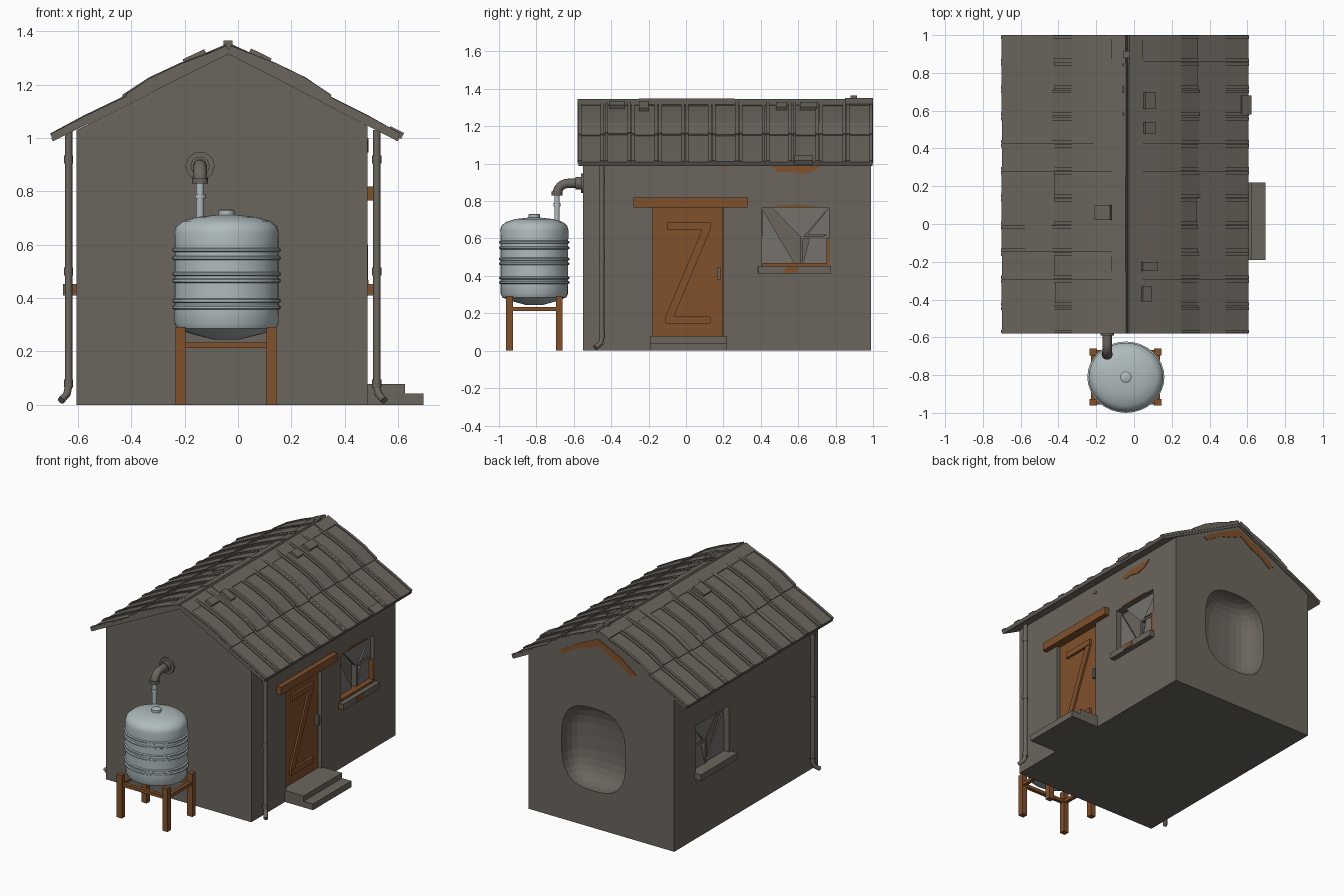
import bpy, bmesh, math, random
from mathutils import Vector

if "Cube" in bpy.data.objects:
    bpy.data.objects.remove(bpy.data.objects["Cube"])
random.seed(4)

def mat(name, c):
    m = bpy.data.materials.new(name)
    m.diffuse_color = (*c, 1)
    m.use_nodes = True
    m.node_tree.nodes["Principled BSDF"].inputs["Base Color"].default_value = m.diffuse_color
    return m

STONE = mat("grey_stone", (0.147, 0.13, 0.11))
WOOD = mat("brown_wood", (0.22, 0.08, 0.024))
TANK = mat("pale_blue_grey", (0.43, 0.50, 0.51))
PANE = mat("dull_glass", (0.18, 0.17, 0.155))

def finish(name, bm, m, smooth=None):
    bmesh.ops.recalc_face_normals(bm, faces=bm.faces)
    me = bpy.data.meshes.new(name)
    bm.to_mesh(me)
    bm.free()
    ob = bpy.data.objects.new(name, me)
    bpy.context.collection.objects.link(ob)
    me.materials.append(m)
    if smooth:
        bpy.ops.object.select_all(action='DESELECT')
        ob.select_set(True)
        bpy.context.view_layer.objects.active = ob
        bpy.ops.object.shade_smooth_by_angle(angle=math.radians(smooth))
    return ob

def add_prism(bm, a, b):
    """Closed solid between two matching point loops."""
    va, vb = [bm.verts.new(p) for p in a], [bm.verts.new(p) for p in b]
    n = len(va)
    bm.faces.new(va)
    bm.faces.new(vb[::-1])
    for i in range(n):
        bm.faces.new((va[i], vb[i], vb[(i + 1) % n], va[(i + 1) % n]))

def prism(name, pts, axis, d0, d1, m):
    put = (lambda u, v, d: (d, u, v)) if axis == 'x' else (lambda u, v, d: (u, d, v))
    bm = bmesh.new()
    add_prism(bm, [put(u, v, d0) for u, v in pts], [put(u, v, d1) for u, v in pts])
    return finish(name, bm, m)

def box(name, x0, x1, y0, y1, z0, z1, m):
    return prism(name, [(x0, z0), (x1, z0), (x1, z1), (x0, z1)], 'y', y0, y1, m)

def lathe(name, prof, at, m, sx=1, sy=1, seg=32):
    """Revolve (radius, z) points about a vertical axis."""
    bm = bmesh.new()
    rings = [[bm.verts.new((at[0] + sx * r * math.cos(2 * math.pi * i / seg),
                            at[1] + sy * r * math.sin(2 * math.pi * i / seg), z))
              for i in range(seg)] for r, z in prof]
    for a, b in zip(rings, rings[1:]):
        for i in range(seg):
            bm.faces.new((a[i], a[(i + 1) % seg], b[(i + 1) % seg], b[i]))
    bm.faces.new(rings[0])
    bm.faces.new(rings[-1])
    return finish(name, bm, m, 35)

def pipe(name, pts, r, m):
    cu = bpy.data.curves.new(name, 'CURVE')
    cu.dimensions = '3D'
    cu.bevel_depth, cu.bevel_resolution, cu.use_fill_caps = r, 3, True
    sp = cu.splines.new('POLY')
    sp.points.add(len(pts) - 1)
    for p, q in zip(sp.points, pts):
        p.co = (*q, 1)
    ob = bpy.data.objects.new(name, cu)
    bpy.context.collection.objects.link(ob)
    cu.materials.append(m)
    bpy.ops.object.select_all(action='DESELECT')
    ob.select_set(True)
    bpy.context.view_layer.objects.active = ob
    bpy.ops.object.convert(target='MESH')
    bpy.ops.object.shade_smooth_by_angle(angle=math.radians(40))

# House body with gable ends
house = prism("house_walls", [(-0.605, 0), (0.485, 0), (0.485, 1.045), (-0.035, 1.315), (-0.605, 1.03)],
              'y', -0.55, 0.99, STONE)

def cut(cutter):
    cutter.hide_render = True
    md = house.modifiers.new("cut", 'BOOLEAN')
    md.operation, md.solver, md.object = 'DIFFERENCE', 'EXACT', cutter
    bpy.context.view_layer.objects.active = house
    bpy.ops.object.modifier_apply(modifier=md.name)
    bpy.data.objects.remove(cutter)

# Recesses for the door and the two windows, rounded hollow in the back wall
cut(box("door_cutter", 0.445, 0.6, -0.18, 0.20, 0.06, 0.77, STONE))
cut(box("right_window_cutter", 0.425, 0.6, 0.405, 0.765, 0.45, 0.765, STONE))
cut(box("left_window_cutter", -0.7, -0.545, 0.405, 0.765, 0.45, 0.765, STONE))
bm = bmesh.new()
bmesh.ops.create_uvsphere(bm, u_segments=28, v_segments=16, radius=1)
for v in bm.verts:
    q = [math.copysign(abs(c) ** 0.7, c) if abs(c) > 1e-5 else 0 for c in v.co]
    v.co = (q[0] * 0.24, 0.992 + q[1] * 0.16, 0.53 + q[2] * 0.28)
cut(finish("hollow_cutter", bm, STONE))

# Roof: points given by side, fraction down the slope, y and height off the slope
RIDGE = Vector((-0.035, 1.33))
EAVE = {-1: Vector((-0.70, 1.0)), 1: Vector((0.605, 1.0))}
Y0, Y1 = -0.58, 1.0

def on_roof(s, t, y, h):
    d = EAVE[s] - RIDGE
    n = Vector((-d.y, d.x)).normalized() * s
    p = RIDGE + d * t + n * h
    return (p.x, y, p.y)

def slab(bm, s, prof, y0, y1, base=0.0):
    """Tile whose top follows (t, height) points."""
    ring = prof + [(prof[-1][0], base), (prof[0][0], base)]
    add_prism(bm, [on_roof(s, t, y0, h) for t, h in ring], [on_roof(s, t, y1, h) for t, h in ring])

for s, side in ((-1, "left"), (1, "right")):
    bm = bmesh.new()
    slab(bm, s, [(0, 0), (1, 0)], Y0 + 0.004, Y1 - 0.004, -0.014)
    finish(side + "_roof_deck", bm, STONE)
    n = 11
    w = (Y1 - Y0) / n
    low, up, ribs = bmesh.new(), bmesh.new(), bmesh.new()
    for i in range(n):
        a, b = Y0 + i * w, Y0 + (i + 1) * w
        j, k = random.uniform(0, 0.006), random.uniform(-0.012, 0.012)
        bl = [(0.5, 0.006 + j), (0.8, 0.009 + j), (0.995, 0.007 + j / 2)]
        bu = [(0.02, 0.008 + j), (0.25, 0.025 + j), (0.42, 0.028 + j), (0.575 + k, 0.014 + j)]
        slab(low, s, bl, a, b)
        slab(up, s, bu, a, b)
        # raised side laps at each tile edge
        for c in (a + 0.002, b - 0.02):
            slab(ribs, s, [(t, h + 0.007) for t, h in bl], c, c + 0.018)
            slab(ribs, s, [(t, h + 0.007) for t, h in bu], c, c + 0.018)
    finish(side + "_lower_tiles", low, STONE)
    finish(side + "_upper_tiles", up, STONE)
    finish(side + "_tile_laps", ribs, STONE)
    # Ridge cap pieces
    cap = bmesh.new()
    for a, b, h in ((Y0, -0.22, 0.018), (-0.25, 0.26, 0.021), (0.24, 0.87, 0.018), (0.85, Y1, 0.024)):
        slab(cap, s, [(0, h), (0.11, h + 0.004)], a, b)
    finish(side + "_ridge_cap", cap, STONE)

# Loose patch plates on the roof
patch = bmesh.new()
for s, t0, t1, y, l in ((1, .12, .2, .61, .09), (1, .12, .2, .48, .06), (1, .1, .17, -.41, .08),
                        (1, .1, .22, -.25, .05), (-1, .11, .23, .02, .08), (1, .93, 1.01, .58, .1)):
    slab(patch, s, [(t0, 0.043 if t0 < .5 else 0.024), (t1, 0.045 if t0 < .5 else 0.024)], y, y + l)
finish("loose_tiles", patch, STONE)
box("ridge_stud", -0.055, -0.02, 0.88, 0.915, 1.33, 1.365, STONE)

# Door, brace, lintel, handle and steps
box("door", 0.44, 0.462, -0.178, 0.198, 0.06, 0.765, WOOD)
prism("door_brace_top", [(-0.10, 0.645), (0.13, 0.645), (0.13, 0.685), (-0.10, 0.685)], 'x', 0.46, 0.478, WOOD)
prism("door_brace_bottom", [(-0.11, 0.145), (0.13, 0.145), (0.13, 0.182), (-0.11, 0.182)], 'x', 0.46, 0.478, WOOD)
prism("door_brace_diagonal", [(-0.11, 0.182), (-0.065, 0.182), (0.13, 0.645), (0.085, 0.645)], 'x', 0.46, 0.474, WOOD)
box("door_handle", 0.46, 0.485, 0.165, 0.185, 0.38, 0.445, STONE)
box("door_lintel", 0.46, 0.518, -0.28, 0.33, 0.765, 0.818, WOOD)
box("upper_step", 0.44, 0.625, -0.19, 0.22, 0, 0.078, STONE)
box("lower_step", 0.44, 0.695, -0.19, 0.22, 0, 0.042, STONE)

# Windows: sill, broken panes, glazing bars
shards = ([(0.405, 0.45), (0.59, 0.45), (0.41, 0.755)], [(0.46, 0.765), (0.765, 0.765), (0.62, 0.60)],
          [(0.62, 0.45), (0.765, 0.45), (0.765, 0.62), (0.66, 0.60)], [(0.765, 0.62), (0.765, 0.765), (0.65, 0.62)])
for s, side, wall, out in ((1, "right", 0.485, 0.035), (-1, "left", -0.605, 0.05)):
    def span(a, b):
        return sorted((wall + s * a, wall + s * b))
    box(side + "_sill", *span(-0.05, out), 0.385, 0.775, 0.41, 0.452, STONE)
    box(side + "_sill_worn_end", *span(0.003, out - 0.01), 0.382, 0.386, 0.415, 0.447, WOOD)
    for i, p in enumerate(shards):
        prism(f"{side}_pane_{i}", p, 'x', *span(-0.045, -0.036 + 0.003 * i), PANE)
    box(side + "_glazing_bar", *span(-0.06, -0.025), 0.61, 0.625, 0.45, 0.61, STONE)
    box(side + "_cross_bar", *span(-0.06, -0.026), 0.61, 0.765, 0.598, 0.612, STONE)
box("window_frame_bottom", 0.43, 0.49, 0.41, 0.765, 0.45, 0.468, WOOD)
box("window_frame_side", 0.43, 0.487, 0.75, 0.766, 0.468, 0.60, WOOD)

# Rusty worn patches on the walls
def worn(name, pts, axis, d):
    prism(name, pts, axis, d - 0.003, d + 0.004, WOOD)
worn("patch_under_eave", [(0.46, 0.985), (0.49, 0.955), (0.55, 0.96), (0.62, 0.945), (0.68, 0.96), (0.72, 0.985),
                          (0.73, 1.0), (0.55, 1.0)], 'x', 0.485)
worn("small_eave_patch", [(0.18, 0.985), (0.21, 0.98), (0.21, 1.0), (0.175, 1.0)], 'x', 0.485)
worn("window_top_patch", [(0.47, 0.768), (0.70, 0.768), (0.66, 0.778), (0.50, 0.778)], 'x', 0.485)
worn("sill_patch", [(0.52, 0.415), (0.60, 0.42), (0.60, 0.448), (0.54, 0.45)], 'x', 0.519)
worn("back_gable_patch", [(0.26, 1.13), (0.22, 1.12), (0.12, 1.185), (0.03, 1.21), (-0.05, 1.245), (-0.13, 1.19),
                          (-0.22, 1.15), (-0.28, 1.10), (-0.32, 1.12), (-0.22, 1.20), (-0.035, 1.29),
                          (0.14, 1.205)], 'y', 0.99)

# Downspouts
for s, side, x in ((-1, "left", -0.635), (1, "right", 0.52)):
    pipe(side + "_downspout", [(x, -0.45, 1.03), (x, -0.45, 0.07), (x + s * 0.006, -0.455, 0.04),
                               (x + s * 0.028, -0.485, 0.016)], 0.014, STONE)
    for i, z in enumerate((0.92, 0.5, 0.08)):
        pipe(f"{side}_pipe_collar_{i}", [(x, -0.45, z - 0.015), (x, -0.45, z + 0.015)], 0.017, STONE)

# Water tank with moulded ribs
prof = [(0.05, 0.245), (0.13, 0.265), (0.185, 0.285), (0.195, 0.305), (0.196, 0.355)]
for z in (0.365, 0.39, 0.465, 0.49, 0.55, 0.58):
    prof += [(0.196, z - 0.008), (0.204, z - 0.004), (0.204, z + 0.004), (0.196, z + 0.008)]
prof += [(0.197, 0.645), (0.19, 0.668), (0.165, 0.688), (0.11, 0.704), (0.04, 0.711)]
TX, TY = -0.043, -0.811
lathe("water_tank", prof, (TX, TY), TANK, 1, 0.925)
lathe("tank_cap", [(0.03, 0.70), (0.03, 0.728), (0.024, 0.732)], (TX, TY), TANK, seg=16)

# Tank stand
for x in (-0.235, 0.107):
    for y in (-0.962, -0.696):
        box("stand_leg", x, x + 0.038, y, y + 0.036, 0, 0.292, WOOD)
for y in (-0.955, -0.69):
    box("stand_rail_across", -0.2, 0.11, y, y + 0.024, 0.212, 0.234, WOOD)
for x in (-0.228, 0.114):
    box("stand_rail_along", x, x + 0.024, -0.93, -0.69, 0.212, 0.234, WOOD)

# Feed pipe from the wall to the tank
PX = -0.142
arc = [(PX, -0.63 - 0.06 * math.sin(a), 0.835 + 0.06 * math.cos(a)) for a in [i * math.pi / 12 for i in range(7)]]
pipe("feed_elbow", [(PX, -0.545, 0.895)] + arc, 0.026, STONE)
pipe("wall_flange", [(PX, -0.545, 0.895), (PX, -0.562, 0.895)], 0.055, STONE)
pipe("flange_collar", [(PX, -0.55, 0.895), (PX, -0.59, 0.895)], 0.036, STONE)
pipe("elbow_collar", [(PX, -0.69, 0.85), (PX, -0.69, 0.83)], 0.03, STONE)
pipe("feed_pipe", [(PX, -0.69, 0.84), (PX, -0.69, 0.67)], 0.015, TANK)
pipe("feed_pipe_collar", [(PX, -0.69, 0.79), (PX, -0.69, 0.772)], 0.02, TANK)
